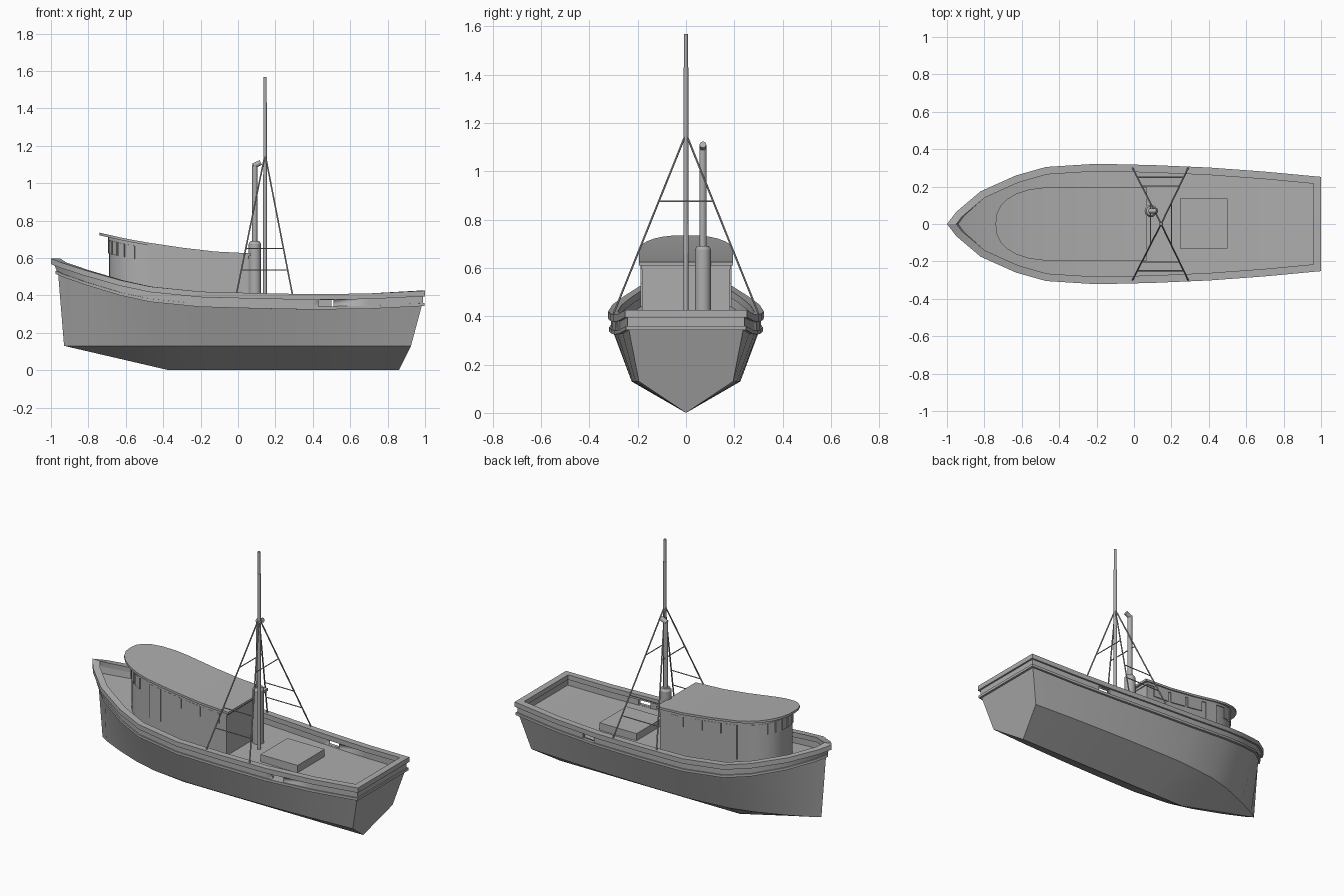
import bpy, bmesh
from mathutils import Vector

if "Cube" in bpy.data.objects:
    bpy.data.objects.remove(bpy.data.objects["Cube"])

GREY = bpy.data.materials.new("dark_grey")
GREY.diffuse_color = (.42, .42, .42, 1)
GREY.use_nodes = True
GREY.node_tree.nodes["Principled BSDF"].inputs["Base Color"].default_value = GREY.diffuse_color


def make(name, verts, faces):
    me = bpy.data.meshes.new(name)
    me.from_pydata(verts, [], faces)
    bm = bmesh.new()
    bm.from_mesh(me)
    bmesh.ops.remove_doubles(bm, verts=bm.verts, dist=1e-5)
    bmesh.ops.recalc_face_normals(bm, faces=bm.faces)
    bm.to_mesh(me)
    bm.free()
    me.materials.append(GREY)
    ob = bpy.data.objects.new(name, me)
    bpy.context.collection.objects.link(ob)
    bpy.ops.object.select_all(action='DESELECT')
    ob.select_set(True)
    bpy.context.view_layer.objects.active = ob
    bpy.ops.object.shade_smooth_by_angle(angle=0.5)
    return ob


def lerp(table, x):
    for (a, za), (b, zb) in zip(table, table[1:]):
        if x <= b:
            return za + (zb - za) * max(0, (x - a) / (b - a))
    return table[-1][1]


def loft(name, rows):
    """Skin a list of closed cross-sections, with end faces."""
    n = len(rows[0])
    verts = [p for r in rows for p in r]
    faces = [(i*n + j, i*n + (j+1) % n, (i+1)*n + (j+1) % n, (i+1)*n + j)
             for i in range(len(rows) - 1) for j in range(n)]
    faces += [tuple(range(n)), tuple(range(len(verts) - n, len(verts)))]
    # drop collapsed bow face
    faces = [f for f in faces if len({tuple(round(c, 5) for c in verts[k]) for k in f}) > 2]
    return make(name, verts, faces)


def offset(loop, d):
    """Mitred inward offset of a clockwise plan outline."""
    out = []
    for i, p in enumerate(loop):
        p = Vector(p)
        a = (p - Vector(loop[i-1])).normalized()
        b = (Vector(loop[(i+1) % len(loop)]) - p).normalized()
        na, nb = Vector((a.y, -a.x)), Vector((b.y, -b.x))
        out.append(p + (na + nb) * d / (1 + na.dot(nb)))
    return out


def rod(name, a, b, r, r2=None, sides=12):
    a, b = Vector(a), Vector(b)
    bm = bmesh.new()
    bmesh.ops.create_cone(bm, cap_ends=True, segments=sides, radius1=r,
                          radius2=r if r2 is None else r2, depth=(b - a).length)
    q = (b - a).to_track_quat('Z', 'Y')
    verts = [tuple(q @ v.co + (a + b) / 2) for v in bm.verts]
    faces = [tuple(v.index for v in f.verts) for f in bm.faces]
    bm.free()
    return make(name, verts, faces)


def box(name, lo, hi):
    rows = [[(x, lo[1], lo[2]), (x, hi[1], lo[2]), (x, hi[1], hi[2]), (x, lo[1], hi[2])]
            for x in (lo[0], hi[0])]
    return loft(name, rows)


# Plan stations: x, gunwale half width, sheer height, chine half width
ST = [(-1, 0, .597, 0), (-.95, .065, .577, .03), (-.82, .175, .535, .09),
      (-.63, .26, .481, .16), (-.47, .305, .447, .2), (-.2, .322, .42, .225),
      (.1, .315, .412, .225), (.4, .302, .406, .22), (.7, .28, .41, .21), (1, .252, .425, .195)]
LOOP = [(s[0], s[1]) for s in ST] + [(s[0], -s[1]) for s in ST[:0:-1]]
SHEER = [s[2] for s in ST] + [s[2] for s in ST[:0:-1]]
RAIL = [z - .068 for z in SHEER]
# Lower outline, drawn back at the raked stem
LOW = [(x + .02 * max(0, (-x - .6) / .4), y) for x, y in LOOP]

# Hull with chine, flat keel run and closed deck
top = offset(LOW, .014)
rows = []
for i, (x, y, z, cy) in enumerate(ST):
    kx = -.93 + (x + 1) / .53 * .56 if x < -.47 else -.37 + (x + .47) / 1.47 * 1.23
    kz = max(0, .13 * (-.37 - kx) / .56)
    cx, (tx, ty), h = x * .925 - .005 * (x < -.9), top[i], RAIL[i]
    rows.append([(tx, ty, h), (cx, cy, .13), (kx, 0, kz), (cx, -cy, .13), (tx, -ty, h)])
loft("hull", rows)


def ring(name, plan, outer, inner, base, lo, hi, top_plan=None):
    """Closed band following the sheer around the whole boat."""
    o, n = offset(plan, outer), offset(plan, inner)
    ot, nt = offset(top_plan or plan, outer), offset(top_plan or plan, inner)
    verts = []
    for i, z in enumerate(base):
        verts += [(*o[i], z + lo), (*ot[i], z + hi), (*nt[i], z + hi), (*n[i], z + lo)]
    m = len(verts)
    faces = [(k*4 + j, k*4 + (j+1) % 4, (k*4 + 4 + (j+1) % 4) % m, (k*4 + 4 + j) % m)
             for k in range(len(base)) for j in range(4)]
    return make(name, verts, faces)


# Bulwark, gunwale cap and rubbing rail
bulwark = ring("bulwark", LOW, .011, .032, RAIL, -.005, .045, LOOP)
ring("gunwale_cap", LOOP, 0, .04, SHEER, -.03, 0)
ring("rubbing_rail", LOW, .004, .022, RAIL, -.014, .002)

# Freeing ports cut through the bulwark
cutter = box("port_cutter", (.43, -.5, .34), (.51, .5, .374))
cutter.hide_render = True
mod = bulwark.modifiers.new("ports", 'BOOLEAN')
mod.operation, mod.solver, mod.object = 'DIFFERENCE', 'EXACT', cutter
bpy.context.view_layer.objects.active = bulwark
bpy.ops.object.modifier_apply(modifier=mod.name)
bpy.data.objects.remove(cutter)

# Wheelhouse
ROOF = [(-.74, .735), (-.6, .703), (-.48, .682), (-.3, .655), (-.12, .634), (.08, .624)]
FRONT = [(-.74, 0), (-.736, .05), (-.715, .095), (-.68, .132), (-.63, .162), (-.56, .185), (-.48, .195)]
SIDE = [-.39, -.3, -.21, -.12, -.02]


def outline(shift, width, aft):
    k = width / .195
    return [(x + shift * (-.48 - x) / .26, y * k) for x, y in FRONT] + [(x, width) for x in SIDE + [aft]]


def house(name, pts, lo, hi):
    return loft(name, [[(x, y, lo(x)), (x, y, hi(x)), (x, -y, hi(x)), (x, -y, lo(x))] for x, y in pts])


def roof(d):
    return lambda x: lerp(ROOF, x) - d


WALL = outline(.05, .182, .05)
house("wheelhouse", WALL, lambda x: .335, roof(.008))
house("roof", outline(0, .195, .07), roof(.014), roof(0))
house("roof_trim", outline(.044, .187, .055), roof(.03), roof(.01))


def panel(name, a, b, lo, hi, t=.006):
    """Thin raised panel on one wall segment, mirrored to both sides."""
    a, b = Vector(a), Vector(b)
    d = (b - a).normalized()
    n = Vector((-d.y, d.x)) * t
    for s in (1, -1):
        rows = []
        for p in (a, b):
            q, r = p + n, p - n
            rows.append([(q.x, s*q.y, lo(p.x)), (q.x, s*q.y, hi(p.x)),
                         (r.x, s*r.y, hi(p.x)), (r.x, s*r.y, lo(p.x))])
        loft(name, rows)


# Windows round the front and down the sides, plus side doors
for p, q in zip(WALL[:6], WALL[1:6]):
    p, q = Vector(p), Vector(q)
    panel("front_window", p.lerp(q, .1), p.lerp(q, .9), roof(.1), roof(.03))
panel("side_door", (-.48, .182), (-.4, .182), lambda x: .44, roof(.03))
for x in (-.37, -.24, -.11):
    panel("side_window", (x, .182), (x + .11, .182), roof(.095), roof(.03))

# Hatch on the aft deck
box("hatch", (.245, -.13, .33), (.5, .135, .385))

# Funnel and exhaust pipe
rod("funnel", (.09, .07, .335), (.09, .07, .675), .033, sides=20)
rod("funnel_top", (.09, .07, .675), (.09, .07, .69), .033, .024, sides=20)
rod("exhaust_pipe", (.09, .07, .68), (.09, .07, 1.1), .014)
rod("exhaust_tip", (.083, .07, 1.093), (.122, .07, 1.11), .014)

# Mast
MX = .145
rod("mast_lower", (MX, 0, .335), (MX, 0, .68), .01)
rod("mast_middle", (MX, 0, .66), (MX, 0, 1.43), .0105, .0095)
rod("mast_upper", (MX, 0, 1.43), (MX, 0, 1.567), .008)

# Rigging stays and their spreaders
head = Vector((MX, 0, 1.155))


def stay(dx, s, z):
    foot = Vector((MX + dx, s * .3, .41))
    return head.lerp(foot, (head.z - z) / (head.z - .41))


for s in (1, -1):
    for dx in (-.153, .145):
        rod("stay", head, stay(dx, s, .41), .0042, sides=8)
    for z in (.535, .65):
        rod("side_spreader", stay(-.153, s, z), stay(.145, s, z), .003, sides=8)
for dx in (-.153, .145):
    rod("cross_spreader", stay(dx, 1, .875), stay(dx, -1, .875), .003, sides=8)
